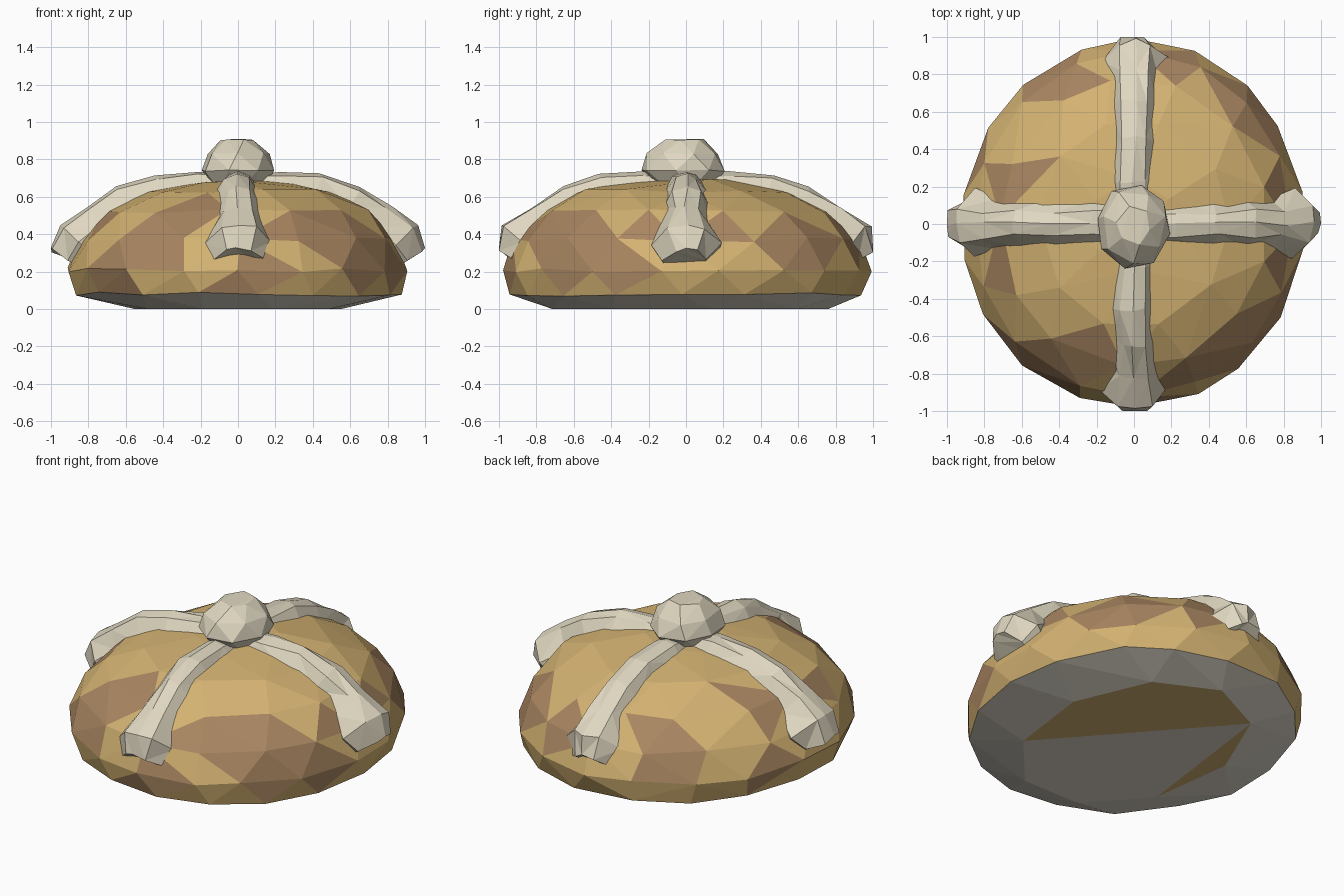
import bpy, bmesh, math, random
from mathutils import Vector

if "Cube" in bpy.data.objects:
    bpy.data.objects.remove(bpy.data.objects["Cube"])

random.seed(4)


def material(name, rgb):
    m = bpy.data.materials.new(name)
    m.diffuse_color = (*rgb, 1)
    m.use_nodes = True
    m.node_tree.nodes["Principled BSDF"].inputs["Base Color"].default_value = m.diffuse_color
    return m


CRUST = material("golden_crust", (0.66, 0.45, 0.17))
BROWN = material("browned_crust", (0.40, 0.24, 0.12))
BASE = material("floury_base", (0.74, 0.69, 0.60))
SUGAR = material("sugared_dough", (0.74, 0.68, 0.53))


def jit(a):
    return random.uniform(-a, a)


def finish(bm, name, mats):
    bmesh.ops.recalc_face_normals(bm, faces=bm.faces)
    me = bpy.data.meshes.new(name)
    bm.to_mesh(me)
    bm.free()
    for m in mats:
        me.materials.append(m)
    ob = bpy.data.objects.new(name, me)
    bpy.context.collection.objects.link(ob)
    return ob


def hull(bm):
    bmesh.ops.convex_hull(bm, input=bm.verts)
    loose = [v for v in bm.verts if not v.link_faces]
    bmesh.ops.delete(bm, geom=loose, context='VERTS')
    bm.normal_update()


# Bread bun: irregular faceted dome, hull of jittered elliptical rings
RX, RY = 0.915, 0.985
rings = [(0.965, 0.08, 17), (1.0, 0.21, 18), (0.935, 0.37, 16),
         (0.78, 0.525, 13), (0.56, 0.632, 10), (0.25, 0.685, 6)]
bm = bmesh.new()
for i in range(9):
    a = 2 * math.pi * (i + 0.25) / 9
    bm.verts.new((0.56 * math.cos(a), 0.76 * math.sin(a), 0))
for k, (f, z, n) in enumerate(rings):
    for i in range(n):
        a = 2 * math.pi * (i + 0.5 * (k % 2) + jit(0.12)) / n
        s = f + jit(0.01)
        bm.verts.new((RX * s * math.cos(a), RY * s * math.sin(a), z + jit(0.012)))
hull(bm)

# Browned patches: x, y, z, radius
patches = [(-0.4, -0.75, 0.42, 0.27), (0.33, -0.75, 0.45, 0.22), (0.65, -0.6, 0.33, 0.24),
           (0.85, -0.3, 0.22, 0.14), (0.1, -0.96, 0.15, 0.16), (-0.68, 0.22, 0.5, 0.13),
           (0.7, 0.2, 0.48, 0.15), (-0.4, 0.78, 0.42, 0.19), (0.6, 0.6, 0.42, 0.22),
           (-0.75, -0.25, 0.42, 0.14), (0.72, -0.2, 0.46, 0.14), (-0.85, 0.4, 0.2, 0.14),
           (0.25, 0.8, 0.4, 0.15), (-0.68, -0.66, 0.17, 0.16)]
for f in bm.faces:
    c = f.calc_center_median()
    if c.z < 0.07:
        wedge = c.z < 0.005 and (c.y > 0.1 or c.y < -0.3)
        f.material_index = 0 if wedge else 2
    elif any((c - Vector(p[:3])).length < p[3] for p in patches):
        f.material_index = 1
finish(bm, "bread_bun", [CRUST, BROWN, BASE])

# Bone-shaped dough strips: radius, height, half width, half thickness
stations = [(0.0, 0.62, 0.12, 0.10), (0.22, 0.638, 0.125, 0.097), (0.42, 0.608, 0.13, 0.112),
            (0.60, 0.545, 0.135, 0.118), (0.74, 0.45, 0.14, 0.12),
            (0.86, 0.355, 0.18, 0.135), (0.91, 0.27, 0.12, 0.10)]
section = [(0.5, 0.85), (0.0, 1.0), (-0.5, 0.85), (-1.0, -0.05), (-0.85, -0.9), (0.85, -0.9), (1.0, -0.05)]


def bone_strip(name, angle, shift):
    out = Vector((math.cos(angle), math.sin(angle), 0))
    side = Vector((-out.y, out.x, 0))
    up = Vector((0, 0, 1))
    bm = bmesh.new()
    loops = []
    last = len(stations) - 1
    for i, (r, z, w, h) in enumerate(stations):
        p, q = stations[max(i - 1, 0)], stations[min(i + 1, last)]
        t = Vector((q[0] - p[0], q[1] - p[1])).normalized()
        r *= 1 + shift
        loop = []
        for u, v in section:
            rr = r - t.y * v * h + jit(0.014)
            zz = z + t.x * v * h + jit(0.01)
            if i == last and v > 0.95:
                rr = 1.0
            loop.append(bm.verts.new(out * min(rr, 1.0) + side * (u * w + jit(0.014)) + up * zz))
        loops.append(loop)
    n = len(section)
    for a, b in zip(loops, loops[1:]):
        for i in range(n):
            bm.faces.new((a[i], a[(i + 1) % n], b[(i + 1) % n], b[i]))
    bm.faces.new(loops[0])
    bm.faces.new(loops[-1])
    bmesh.ops.triangulate(bm, faces=bm.faces)
    finish(bm, name, [SUGAR])


for i, name in enumerate(("right", "back", "left", "front")):
    bone_strip("dough_strip_" + name, i * math.pi / 2, 0.025 * (i % 2))

# Central dough ball: chunky faceted dome with a flat top
bm = bmesh.new()
for k, (r, z, n) in enumerate([(0.13, 0.64, 7), (0.2, 0.74, 8), (0.17, 0.83, 7), (0.09, 0.905, 6)]):
    for i in range(n):
        a = 2 * math.pi * (i + 0.5 * (k % 2) + 0.25) / n
        bm.verts.new((r * math.cos(a) + jit(0.01), 1.13 * r * math.sin(a) - 0.01 + jit(0.01), z + jit(0.005)))
hull(bm)
finish(bm, "dough_ball", [SUGAR])
